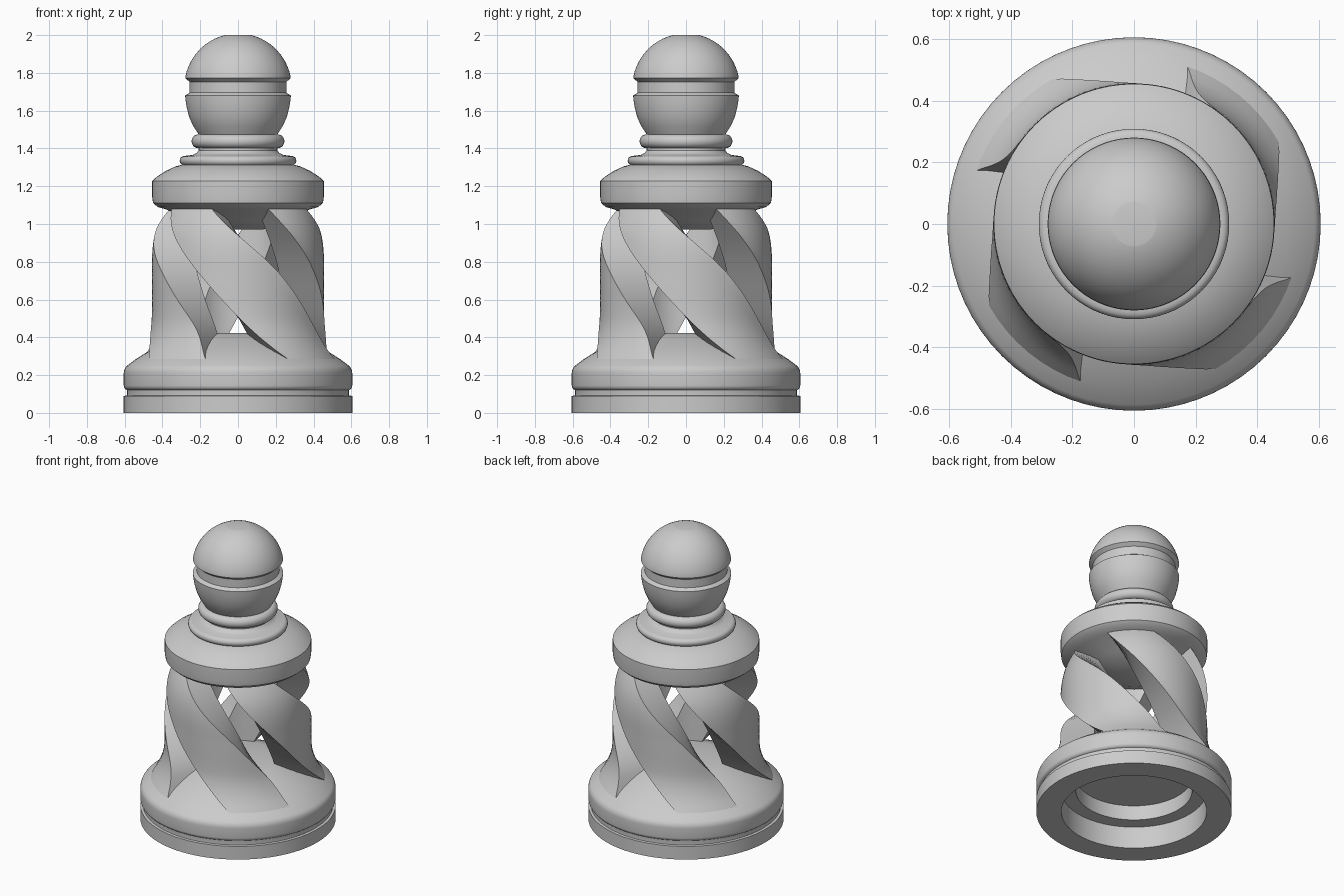
import bpy, bmesh
from math import sin, cos, radians, pi

cube = bpy.data.objects.get("Cube")
if cube:
    bpy.data.objects.remove(cube)

grey = bpy.data.materials.new("plain_grey")
GREY = (0.6, 0.6, 0.6, 1)
grey.diffuse_color = GREY
grey.use_nodes = True
grey.node_tree.nodes["Principled BSDF"].inputs["Base Color"].default_value = GREY


def finish(name, bm):
    bmesh.ops.recalc_face_normals(bm, faces=bm.faces)
    mesh = bpy.data.meshes.new(name)
    bm.to_mesh(mesh)
    bm.free()
    mesh.materials.append(grey)
    ob = bpy.data.objects.new(name, mesh)
    bpy.context.scene.collection.objects.link(ob)
    bpy.ops.object.select_all(action='DESELECT')
    bpy.context.view_layer.objects.active = ob
    ob.select_set(True)
    bpy.ops.object.shade_smooth_by_angle(angle=radians(28))
    return ob


def lathe(name, profile, steps=72):
    """Spin a (radius, height) outline that starts and ends on the axis."""
    bm = bmesh.new()
    verts = [bm.verts.new((r, 0, z)) for r, z in profile]
    edges = [bm.edges.new(pair) for pair in zip(verts, verts[1:])]
    bmesh.ops.spin(bm, geom=verts + edges, cent=(0, 0, 0), axis=(0, 0, 1),
                   angle=2 * pi, steps=steps)
    bmesh.ops.remove_doubles(bm, verts=bm.verts, dist=1e-4)
    return finish(name, bm)


def arc(r, z, rr, rz, a0, a1, n=8):
    """Points of an elliptical arc in the profile plane, angles in degrees."""
    angles = [radians(a0 + (a1 - a0) * i / n) for i in range(n + 1)]
    return [(r + rr * cos(a), z + rz * sin(a)) for a in angles]


def interp(points, x):
    """Piecewise smooth reading of a short (x, value) curve."""
    pts = [points[0]] + points + [points[-1]]
    for i in range(1, len(pts) - 2):
        (x0, a), (x1, b), (x2, c), (x3, d) = pts[i - 1:i + 3]
        if x <= x2:
            h = x2 - x1
            t = (x - x1) / h
            m1 = (c - a) / (x2 - x0) * h
            m2 = (d - b) / (x3 - x1) * h
            return ((2*t**3 - 3*t**2 + 1) * b + (t**3 - 2*t**2 + t) * m1
                    + (3*t**2 - 2*t**3) * c + (t**3 - t**2) * m2)
    return points[-1][1]


# Base: stepped hollow foot, groove, rounded rim and dome with a flat top
lathe("base",
      [(0, .25), (.36, .25), (.36, .15), (.45, .15), (.45, 0), (.605, 0),
       (.605, .09), (.588, .092), (.588, .118)]
      + arc(.58, .145, .025, .025, -70, 0, 4)
      + arc(.56, .21, .045, .05, 0, 55, 5)
      + [(.54, .285), (.5, .311), (.45, .338), (.4, .362), (.34, .388),
         (.28, .41), (.235, .422), (0, .422)])

# Collar: coned underside, straight band, sloped shoulder and step ring
lathe("collar",
      [(0, .97), (.13, .97), (.25, 1.02), (.38, 1.077), (.425, 1.09),
       (.45, 1.112), (.454, 1.14), (.454, 1.228), (.43, 1.25), (.38, 1.282),
       (.33, 1.305)]
      + arc(.285, 1.335, .024, .025, -60, 90, 6)
      + [(.24, 1.366), (.22, 1.375), (.208, 1.39), (.208, 1.42), (0, 1.42)])

# Neck bead
lathe("neck_bead",
      [(0, 1.4)] + arc(.212, 1.438, .034, .036, -90, 90, 10) + [(0, 1.474)])

# Head: ball with a recessed band and a small flat crown
lathe("head",
      [(0, 1.46), (.2, 1.46), (.212, 1.48), (.238, 1.52), (.258, 1.565),
       (.27, 1.61), (.277, 1.65), (.28, 1.68), (.256, 1.695),
       (.256, 1.752), (.279, 1.772)]
      + arc(.0, 1.725, .284, .284, 12, 75, 12)
      + [(.07, 2.0), (0, 2.0)])

# Four twisted struts, each a swept wedge between dome and collar
OUTER = [(.26, .555), (.3, .53), (.35, .5), (.42, .472), (.5, .457),
         (.7, .455), (.85, .454), (.95, .44), (1.03, .412), (1.12, .365)]
TRAIL = [(.26, -57), (.31, -64), (.5, -89), (.73, -116), (1.12, -160)]
LEAD = [(.26, -17), (.29, -19), (.44, -28), (.6, -45), (.76, -64),
        (.92, -87), (1.12, -117)]
INNER_R, ROWS, COLS = .245, 36, 8


def strut(name, turn):
    bm = bmesh.new()
    rings = []
    for k in range(ROWS + 1):
        z = .26 + (1.12 - .26) * k / ROWS
        a, b, r = interp(TRAIL, z), interp(LEAD, z), interp(OUTER, z)
        sweep = [radians(turn + a + (b - a) * i / COLS) for i in range(COLS + 1)]
        loop = [(r, t) for t in sweep] + [(INNER_R, t) for t in reversed(sweep)]
        rings.append([bm.verts.new((q * cos(t), q * sin(t), z)) for q, t in loop])
    for low, high in zip(rings, rings[1:]):
        for i in range(len(low)):
            j = (i + 1) % len(low)
            bm.faces.new((low[i], low[j], high[j], high[i]))
    bm.faces.new(rings[0])
    bm.faces.new(rings[-1])
    return finish(name, bm)


for side, turn in (("front", 0), ("left", 90), ("back", 180), ("right", 270)):
    strut(side + "_strut", turn)
